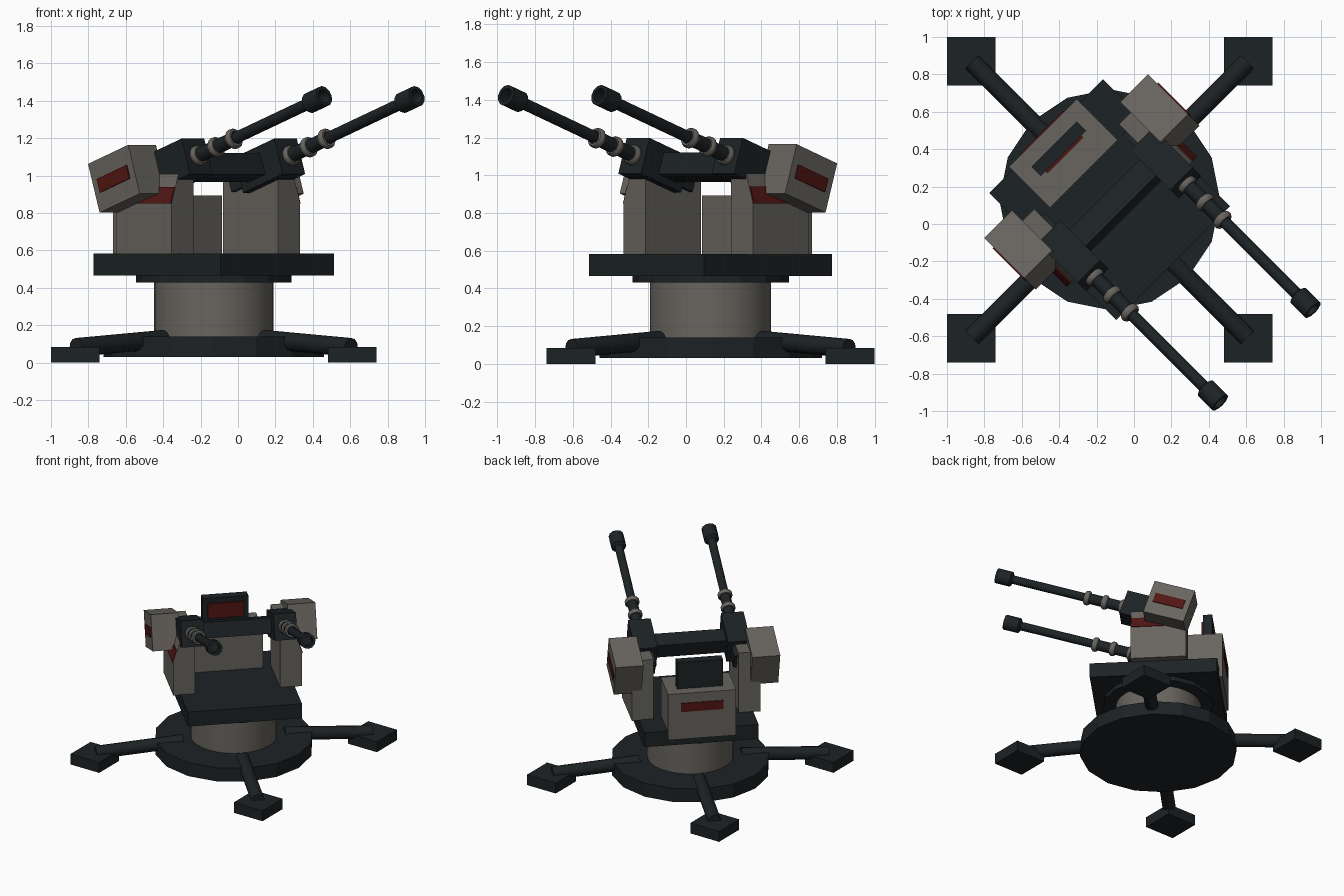
import bpy, bmesh, math
from mathutils import Matrix, Vector

if "Cube" in bpy.data.objects:
    bpy.data.objects.remove(bpy.data.objects["Cube"])


def material(name, rgb):
    m = bpy.data.materials.new(name)
    m.diffuse_color = (*rgb, 1)
    m.use_nodes = True
    m.node_tree.nodes["Principled BSDF"].inputs["Base Color"].default_value = m.diffuse_color
    return m


DARK = material("dark_metal", (0.012, 0.016, 0.018))
GREY = material("warm_grey", (0.14, 0.13, 0.115))
RED = material("dark_red", (0.085, 0.008, 0.006))

BASE = Matrix.Translation((-0.13, 0.13, 0))
# Turret frame: x forward, y to the left, turned 45 degrees
TURRET = BASE @ Matrix.Rotation(math.radians(-45), 4, 'Z')
PITCH = math.radians(18.5)


def finish(name, bm, mat, frame, smooth=False):
    bmesh.ops.recalc_face_normals(bm, faces=bm.faces)
    me = bpy.data.meshes.new(name)
    bm.to_mesh(me)
    bm.free()
    ob = bpy.data.objects.new(name, me)
    bpy.context.collection.objects.link(ob)
    ob.matrix_world = frame
    me.materials.append(mat)
    if smooth:
        bpy.ops.object.select_all(action='DESELECT')
        ob.select_set(True)
        bpy.context.view_layer.objects.active = ob
        bpy.ops.object.shade_smooth_by_angle(angle=math.radians(40))
    return ob


def box(name, lo, hi, mat, frame=TURRET):
    lo, hi = Vector(lo), Vector(hi)
    bm = bmesh.new()
    m = Matrix.Translation((lo + hi) / 2) @ Matrix.Diagonal((*(hi - lo), 1))
    bmesh.ops.create_cube(bm, size=1, matrix=m)
    return finish(name, bm, mat, frame)


def lathe(name, profile, sides, mat, frame, smooth=False):
    """Turn (radius, height) points about local z; zero radius closes an end."""
    bm = bmesh.new()
    vs = [bm.verts.new((r, 0, z)) for r, z in profile]
    edges = [bm.edges.new(p) for p in zip(vs, vs[1:])]
    bmesh.ops.spin(bm, geom=vs + edges, cent=(0, 0, 0), axis=(0, 0, 1),
                   angle=math.tau, steps=sides, use_merge=False)
    bmesh.ops.remove_doubles(bm, verts=bm.verts, dist=1e-5)
    return finish(name, bm, mat, frame, smooth)


def disc(name, r, z0, z1, sides, mat, frame=BASE, smooth=False):
    return lathe(name, [(0, z0), (r, z0), (r, z1), (0, z1)], sides, mat, frame, smooth)


def prism(name, yz, x0, x1, mat, frame=TURRET):
    """Extrude a (y, z) outline along local x."""
    bm = bmesh.new()
    face = bm.faces.new([bm.verts.new((x0, y, z)) for y, z in yz])
    new = bmesh.ops.extrude_face_region(bm, geom=[face])["geom"]
    verts = [g for g in new if isinstance(g, bmesh.types.BMVert)]
    bmesh.ops.translate(bm, verts=verts, vec=(x1 - x0, 0, 0))
    return finish(name, bm, mat, frame)


# Base, pedestal and turntable
disc("base_disc", 0.59, 0.03, 0.14, 16, DARK)
disc("pedestal_column", 0.32, 0.13, 0.44, 32, GREY, smooth=True)
disc("turntable_ring", 0.415, 0.43, 0.47, 16, DARK)
box("turret_platform", (-0.48, -0.43, 0.465), (0.48, 0.43, 0.583), DARK)

# Four legs with square foot pads
for sx in (-1, 1):
    for sy in (-1, 1):
        tag = ("front" if sy < 0 else "back") + ("_left" if sx < 0 else "_right")
        cx, cy = 0.74 * sx, 0.74 * sy
        box("foot_pad_" + tag, (cx - 0.13, cy - 0.13, 0), (cx + 0.13, cy + 0.13, 0.085), DARK, BASE)
        a = Vector((0.27 * sx, 0.27 * sy, 0.125))
        b = Vector((0.735 * sx, 0.735 * sy, 0.082))
        d = b - a
        frame = BASE @ Matrix.Translation(a) @ d.to_track_quat('Z', 'Y').to_matrix().to_4x4()
        disc("leg_" + tag, 0.05, 0, d.length, 12, DARK, frame, True)

# Rear housing with stripe
box("rear_housing", (-0.505, -0.257, 0.52), (-0.195, 0.257, 0.893), GREY)
box("rear_stripe", (-0.512, -0.16, 0.745), (-0.5, 0.16, 0.815), RED)

# Upright display panel on the housing
box("display_panel", (-0.42, -0.172, 0.88), (-0.35, 0.172, 1.11), DARK)
box("display_screen", (-0.355, -0.135, 0.95), (-0.335, 0.135, 1.07), RED)

# Crossbar joining the guns
TILT = TURRET @ Matrix.Translation((0, 0, 1.0285)) @ Matrix.Rotation(-PITCH, 4, 'Y')
box("crossbar", (-0.02, -0.29, -0.06), (0.11, 0.29, 0.06), DARK, TILT)

# Left and right support pillars, gun mounts, armour and barrels
for s, tag in ((1, "left"), (-1, "right")):
    # Pillar with sloped upper outside face and red panel on the slope
    prism("pillar_" + tag,
          [(s * y, z) for y, z in ((0.32, 0.58), (0.485, 0.58), (0.485, 0.85),
                                   (0.415, 1.07), (0.32, 1.07))],
          -0.25, 0.167, GREY)
    prism("pillar_stripe_" + tag,
          [(s * y, z) for y, z in ((0.475, 0.85), (0.492, 0.85), (0.464, 0.94), (0.445, 0.94))],
          -0.22, 0.165, RED)

    gun = TILT @ Matrix.Translation((0, s * 0.35, 0))
    box("gun_mount_" + tag, (-0.08, -0.085, -0.1), (0.237, 0.085, 0.1), DARK, gun)
    box("breech_" + tag, (-0.19, -0.055, -0.06), (-0.07, 0.055, 0.06), DARK, gun)

    # Outer armour box with stripe
    y0, y1 = sorted((s * 0.06, s * 0.27))
    box("armour_box_" + tag, (-0.302, y0, -0.1375), (0.018, y1, 0.1375), GREY, gun)
    y0, y1 = sorted((s * 0.265, s * 0.277))
    box("armour_stripe_" + tag, (-0.26, y0, -0.038), (-0.024, y1, 0.038), RED, gun)

    # Barrel with sleeve, muzzle cap and bore, turned along the gun axis
    axis = gun @ Matrix.Rotation(math.pi / 2, 4, 'Y')
    lathe("barrel_" + tag,
          [(0, 0.2), (0.04, 0.2), (0.04, 0.55), (0.032, 0.55), (0.032, 1.12),
           (0.057, 1.135), (0.057, 1.25), (0.038, 1.25), (0.038, 1.18), (0, 1.18)],
          12, DARK, axis, True)
    for i, t in enumerate((0.25, 0.39, 0.53)):
        lathe(f"barrel_ring_{tag}_{i + 1}",
              [(0.035, t - 0.02), (0.047, t - 0.02), (0.055, t - 0.009), (0.055, t + 0.009),
               (0.047, t + 0.02), (0.035, t + 0.02), (0.035, t - 0.02)],
              16, GREY, axis, True)
